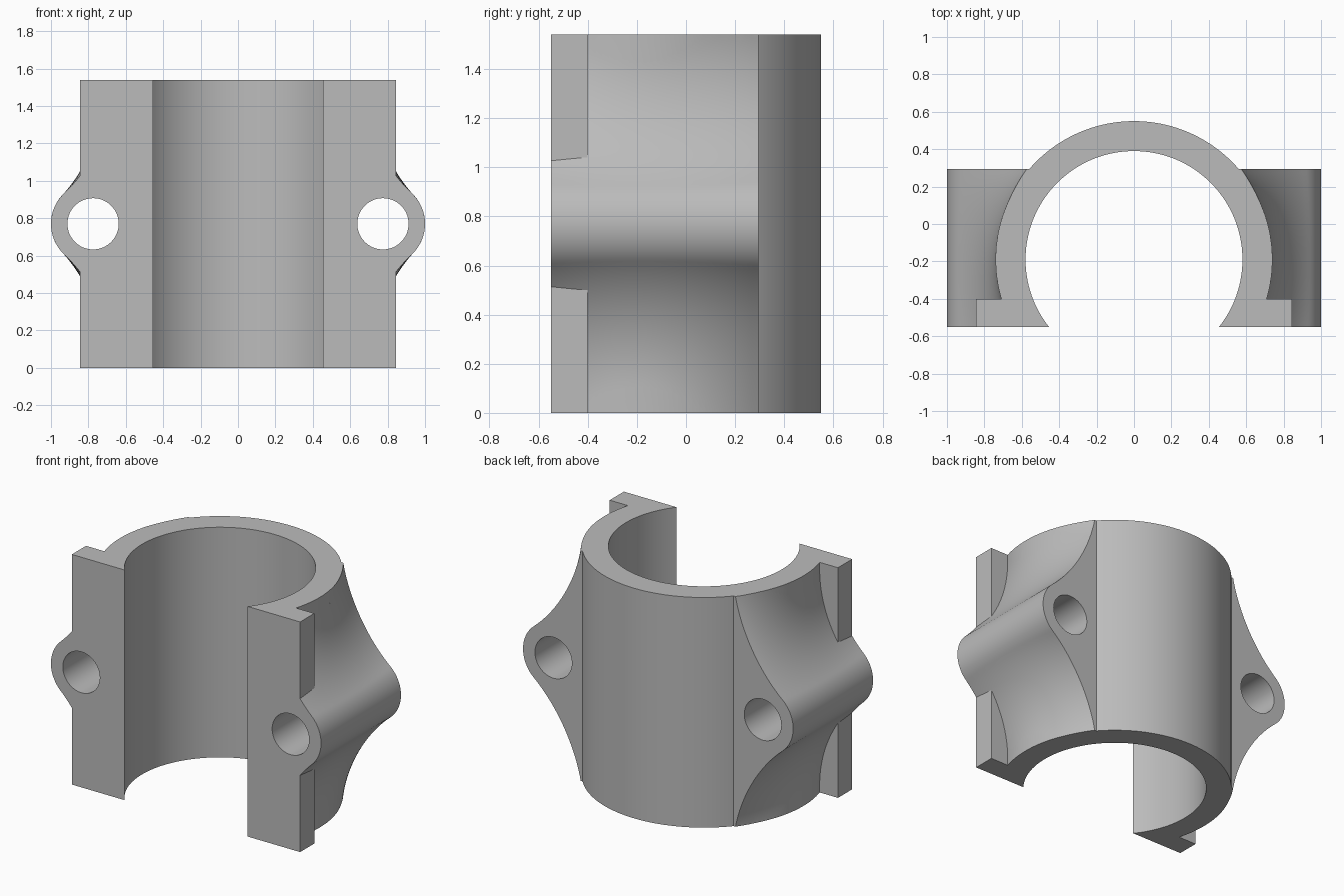
import bpy, bmesh
from math import sin, cos, radians, asin, atan2, sqrt, pi, acos
from mathutils import Vector

if "Cube" in bpy.data.objects:
    bpy.data.objects.remove(bpy.data.objects["Cube"])

HEIGHT, MID = 1.54, 0.77
AXIS_Y, OUTER, BORE = -0.19, 0.74, 0.58          # sleeve
FRONT, BACK, FLANGE_Y, FLANGE_X = -0.55, 0.295, -0.40, 0.845
BOSS_X, BOSS_R, HOLE_R, FILLET = 0.775, 0.225, 0.137, 0.75

grey = bpy.data.materials.new("light_grey")
grey.use_nodes = True
grey.diffuse_color = (0.5, 0.5, 0.5, 1)
grey.node_tree.nodes["Principled BSDF"].inputs["Base Color"].default_value = (0.5, 0.5, 0.5, 1)


def make(name, bm):
    bmesh.ops.recalc_face_normals(bm, faces=bm.faces)
    mesh = bpy.data.meshes.new(name)
    bm.to_mesh(mesh)
    bm.free()
    mesh.materials.append(grey)
    obj = bpy.data.objects.new(name, mesh)
    bpy.context.collection.objects.link(obj)
    return obj


def combine(obj, other, operation):
    mod = obj.modifiers.new(operation.lower(), "BOOLEAN")
    mod.operation, mod.solver, mod.object = operation, "EXACT", other
    bpy.context.view_layer.objects.active = obj
    bpy.ops.object.modifier_apply(modifier=mod.name)
    bpy.data.objects.remove(other)


def arc(radius, start, end, steps):
    angles = [start + (end - start) * i / steps for i in range(steps + 1)]
    return [(radius * cos(a), AXIS_Y + radius * sin(a)) for a in angles]


# Open sleeve with a flange on each side of the gap
def sleeve():
    bm = bmesh.new()
    a = asin((FLANGE_Y - AXIS_Y) / OUTER)
    b = asin((FRONT - AXIS_Y) / BORE)
    outline = arc(OUTER, a, pi - a, 96)
    outline += [(-FLANGE_X, FLANGE_Y), (-FLANGE_X, FRONT)]
    outline += arc(BORE, pi - b, b, 96)
    outline += [(FLANGE_X, FRONT), (FLANGE_X, FLANGE_Y)]
    face = bm.faces.new([bm.verts.new((x, y, 0)) for x, y in outline])
    top = bmesh.ops.extrude_face_region(bm, geom=[face])["geom"]
    bmesh.ops.translate(bm, vec=(0, 0, HEIGHT),
                        verts=[v for v in top if isinstance(v, bmesh.types.BMVert)])
    return make("clamp_body", bm)


# Point on the fillet rolled between the sleeve (u = 0) and the boss (u = 1)
def fillet_point(theta, u):
    cx = (OUTER + FILLET) * cos(theta)
    reach = FILLET + BOSS_R
    cz = sqrt(reach ** 2 - (cx - BOSS_X) ** 2)
    center = Vector((cx, AXIS_Y + (OUTER + FILLET) * sin(theta), cz))
    to_sleeve = Vector((-cos(theta), -sin(theta), 0))
    to_boss = Vector((BOSS_X - cx, 0, -cz)) / reach
    spread = acos(to_sleeve.dot(to_boss))
    direction = (to_sleeve * sin((1 - u) * spread) + to_boss * sin(u * spread)) / sin(spread)
    return center + FILLET * direction


def fillet_at(y, u):
    low, high = radians(-50), radians(50)
    for _ in range(40):
        theta = (low + high) / 2
        if fillet_point(theta, u).y < y:
            low = theta
        else:
            high = theta
    return fillet_point(theta, u)


# Half section of a lug at depth y, from inside the wall out to the boss tip
def half_section(y):
    pts = [(p.x, p.z) for p in (fillet_at(y, i / 24) for i in range(25))]
    inner = sqrt(((OUTER + BORE) / 2) ** 2 - (y - AXIS_Y) ** 2)
    phi = atan2(pts[-1][1], pts[-1][0] - BOSS_X)
    boss = [(BOSS_X + BOSS_R * cos(phi * k / 12), BOSS_R * sin(phi * k / 12))
            for k in range(11, -1, -1)]
    return [(inner, pts[0][1])] + pts + boss


def lug(name, side):
    bm = bmesh.new()
    rows = []
    steps = 32
    for i in range(steps + 1):
        y = FRONT + (BACK - FRONT) * i / steps
        half = half_section(y)
        loop = half + [(x, -z) for x, z in half[-2::-1]]
        rows.append([bm.verts.new((side * x, y, MID + z)) for x, z in loop])
    for r0, r1 in zip(rows, rows[1:]):
        for k in range(len(r0)):
            n = (k + 1) % len(r0)
            bm.faces.new((r0[k], r0[n], r1[n], r1[k]))
    bm.faces.new(rows[0])
    bm.faces.new(rows[-1])
    # Trim flush with the sleeve ends
    for z, normal in ((HEIGHT, 1), (0, -1)):
        bmesh.ops.bisect_plane(bm, geom=bm.verts[:] + bm.edges[:] + bm.faces[:],
                               plane_co=(0, 0, z), plane_no=(0, 0, normal), clear_outer=True)
        bmesh.ops.holes_fill(bm, edges=[e for e in bm.edges if e.is_boundary])
    return make(name, bm)


# Bolt hole cutter running front to back
def drill(side):
    bpy.ops.mesh.primitive_cylinder_add(vertices=64, radius=HOLE_R, depth=3,
                                        location=(side * BOSS_X, 0, MID),
                                        rotation=(pi / 2, 0, 0))
    cutter = bpy.context.object
    cutter.hide_render = True
    return cutter


body = sleeve()
for side, name in ((1, "left_lug"), (-1, "right_lug")):
    combine(body, lug(name, side), "UNION")
    combine(body, drill(side), "DIFFERENCE")

bpy.ops.object.select_all(action="DESELECT")
body.select_set(True)
bpy.context.view_layer.objects.active = body
bpy.ops.object.shade_smooth_by_angle(angle=radians(25))
